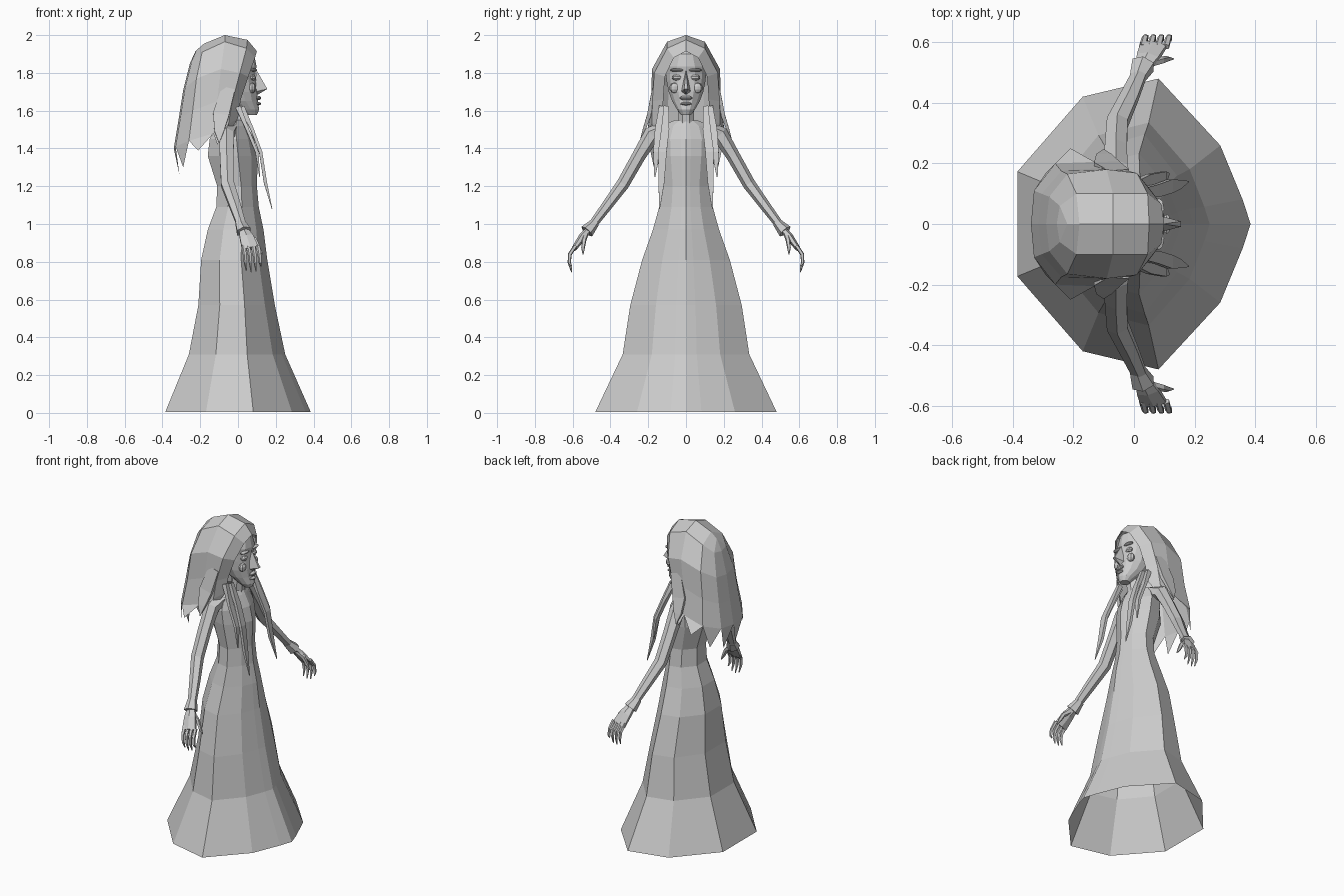
import bpy, bmesh, math
from mathutils import Vector


def make(name, verts, faces, mirror=False):
    me = bpy.data.meshes.new(name)
    me.from_pydata([tuple(v) for v in verts], [], faces)
    bm = bmesh.new()
    bm.from_mesh(me)
    bmesh.ops.recalc_face_normals(bm, faces=bm.faces)
    bm.to_mesh(me)
    bm.free()
    ob = bpy.data.objects.new(name, me)
    bpy.context.collection.objects.link(ob)
    if mirror:
        m = ob.modifiers.new("mirror", 'MIRROR')
        m.use_axis = (False, True, False)
    return ob


def loft(name, rings, cap=(True, True), mirror=False):
    n = len(rings[0])
    verts = [v for r in rings for v in r]
    faces = [(k*n + i, k*n + (i+1) % n, (k+1)*n + (i+1) % n, (k+1)*n + i)
             for k in range(len(rings)-1) for i in range(n)]
    if cap[0]:
        faces.append(tuple(range(n)))
    if cap[1]:
        faces.append(tuple(range(len(verts)-n, len(verts))))
    return make(name, verts, faces, mirror)


def limb(name, path, n=6, mirror=True):
    # path points: x, y, z, half-width along x, half-width across
    pts = [Vector(p[:3]) for p in path]
    rings = []
    for k, p in enumerate(path):
        t = (pts[min(k+1, len(pts)-1)] - pts[max(k-1, 0)]).normalized()
        u = (Vector((1, 0, 0)) - t * t.x).normalized()
        w = t.cross(u)
        rings.append([pts[k] + u*p[3]*math.cos(a) + w*p[4]*math.sin(a)
                      for a in [2*math.pi*(i+.5)/n for i in range(n)]])
    return loft(name, rings, mirror=mirror)


# dress: skirt open underneath, waist, bodice
half = [(.93, .17), (.74, .54), (.21, 1), (-.44, .875), (-1, .36)]
outline = [(1, 0)] + half + [(x, -y) for x, y in reversed(half)]
levels = [(0.005, -.385, .385, .48), (.31, -.26, .25, .335), (.57, -.21, .195, .295),
          (.81, -.195, .155, .232), (.97, -.16, .135, .175), (1.09, -.115, .11, .142),
          (1.2, -.11, .10, .13), (1.36, -.16, .105, .15), (1.45, -.15, .085, .155),
          (1.52, -.11, .05, .125), (1.55, -.07, .035, .06)]
loft("dress", [[((a+b)/2 + x*(b-a)/2, y*w, z) for x, y in outline]
               for z, a, b, w in levels], cap=(False, True))

# neck
limb("neck", [(-.01, 0, 1.5, .05, .06), (0, 0, 1.55, .042, .045),
              (.01, 0, 1.66, .045, .045)], 8, mirror=False)

# head: z, back x, front x, half width
skull = [(1.578, .04, .10, .028), (1.605, .0, .112, .048), (1.65, -.06, .105, .075),
         (1.70, -.1, .104, .094), (1.76, -.12, .096, .106), (1.80, -.13, .092, .11),
         (1.835, -.13, .098, .108), (1.90, -.1, .085, .08), (1.94, -.06, .04, .04)]
rings = []
for z, a, b, w in skull:
    ring = []
    for i in range(14):
        t = 2*math.pi*i/14
        ring.append(((a+b)/2 + (b-a)/2*math.cos(t), w*math.sin(t), z))
    rings.append(ring)
loft("head", rings)

# nose
make("nose", [(.098, 0, 1.815), (.09, .026, 1.70), (.155, .009, 1.715), (.155, -.009, 1.715),
              (.09, -.026, 1.70), (.105, 0, 1.685)],
     [(0, 1, 2), (0, 2, 3), (0, 3, 4), (1, 5, 2), (2, 5, 3), (3, 5, 4)])


def blob(name, loc, size, mirror=True):
    me = bpy.data.meshes.new(name)
    bm = bmesh.new()
    bmesh.ops.create_uvsphere(bm, u_segments=8, v_segments=5, radius=1)
    for v in bm.verts:
        v.co = Vector([v.co[i]*size[i] + loc[i] for i in range(3)])
    bm.to_mesh(me)
    bm.free()
    ob = bpy.data.objects.new(name, me)
    bpy.context.collection.objects.link(ob)
    if mirror:
        ob.modifiers.new("mirror", 'MIRROR').use_axis = (False, True, False)


# facial features
blob("eye", (.078, .048, 1.775), (.018, .028, .016))
blob("brow", (.083, .047, 1.815), (.018, .04, .009))
blob("cheek", (.075, .06, 1.72), (.02, .028, .028))
blob("upper_lip", (.108, 0, 1.667), (.014, .035, .012), False)
blob("lower_lip", (.108, 0, 1.637), (.014, .03, .009), False)

# hair shell: columns from the midline down, front edge to back, mirrored
cols = [
    [(.10, 0, 1.915), (.09, .065, 1.88), (.055, .112, 1.78), (.015, .12, 1.66), (0, .125, 1.56)],
    [(.05, 0, 1.975), (.045, .10, 1.93), (.01, .168, 1.80), (-.03, .178, 1.65), (-.05, .18, 1.53)],
    [(-.07, 0, 2.0), (-.07, .10, 1.965), (-.09, .18, 1.82), (-.11, .185, 1.65), (-.13, .205, 1.48)],
    [(-.18, 0, 1.955), (-.19, .10, 1.91), (-.22, .165, 1.77), (-.24, .175, 1.60), (-.26, .20, 1.44)],
    [(-.22, 0, 1.92), (-.245, .06, 1.86), (-.28, .09, 1.72), (-.305, .10, 1.56), (-.33, .11, 1.41)],
    [(-.225, 0, 1.915), (-.255, 0, 1.85), (-.29, 0, 1.71), (-.315, 0, 1.55), (-.34, 0, 1.40)]]
verts = [p for c in cols for p in c]
faces = [(c*5+r, c*5+r+1, c*5+r+6, c*5+r+5) for c in range(5) for r in range(4)]
# pointed lock ends along the hem
for c, tip in enumerate([(-.06, .17, 1.46), (-.11, .235, 1.42), (-.21, .25, 1.39),
                         (-.29, .17, 1.30), (-.31, .06, 1.26)]):
    verts.append(tip)
    faces.append((c*5+4, len(verts)-1, c*5+9))
make("hair", verts, faces, True)

# loose locks over the side and chest
limb("side_lock", [(-.05, .17, 1.72, .05, .012), (-.09, .195, 1.58, .06, .015),
                   (-.10, .225, 1.49, .035, .01), (-.10, .245, 1.43, .002, .002)], 4)
limb("long_front_lock", [(.02, .105, 1.62, .02, .018), (.075, .11, 1.5, .012, .03),
                         (.12, .125, 1.38, .012, .032), (.145, .13, 1.22, .012, .022),
                         (.18, .14, 1.08, .002, .003)], 4)
limb("short_front_lock", [(0, .13, 1.62, .02, .018), (.05, .145, 1.5, .012, .028),
                          (.10, .155, 1.38, .012, .026), (.115, .165, 1.25, .003, .004)], 4)

# arms with flared cuffs
limb("arm", [(-.05, .11, 1.50, .05, .045), (-.06, .18, 1.475, .045, .045),
             (-.06, .25, 1.36, .042, .036), (-.055, .335, 1.21, .04, .034),
             (-.015, .42, 1.095, .034, .028), (.025, .51, .975, .026, .022)])
limb("cuff", [(.01, .48, 1.01, .028, .024), (.03, .525, .96, .042, .038)])

# hands
limb("palm", [(.025, .51, .975, .025, .018), (.045, .55, .93, .042, .02),
              (.065, .592, .87, .05, .014)])
for i, tip in enumerate([.755, .745, .75, .775]):
    x = .028 + .026*i
    limb("finger_%d" % (i+1), [(x, .585, .885, .012, .011), (x+.008, .615, .84, .011, .011),
                               (x+.012, .618, .795, .009, .009), (x+.016, .605, tip, .003, .003)], 5)
limb("thumb", [(.05, .53, .945, .016, .014), (.09, .54, .915, .014, .013),
               (.11, .545, .875, .011, .01), (.13, .545, .84, .003, .003)], 5)
